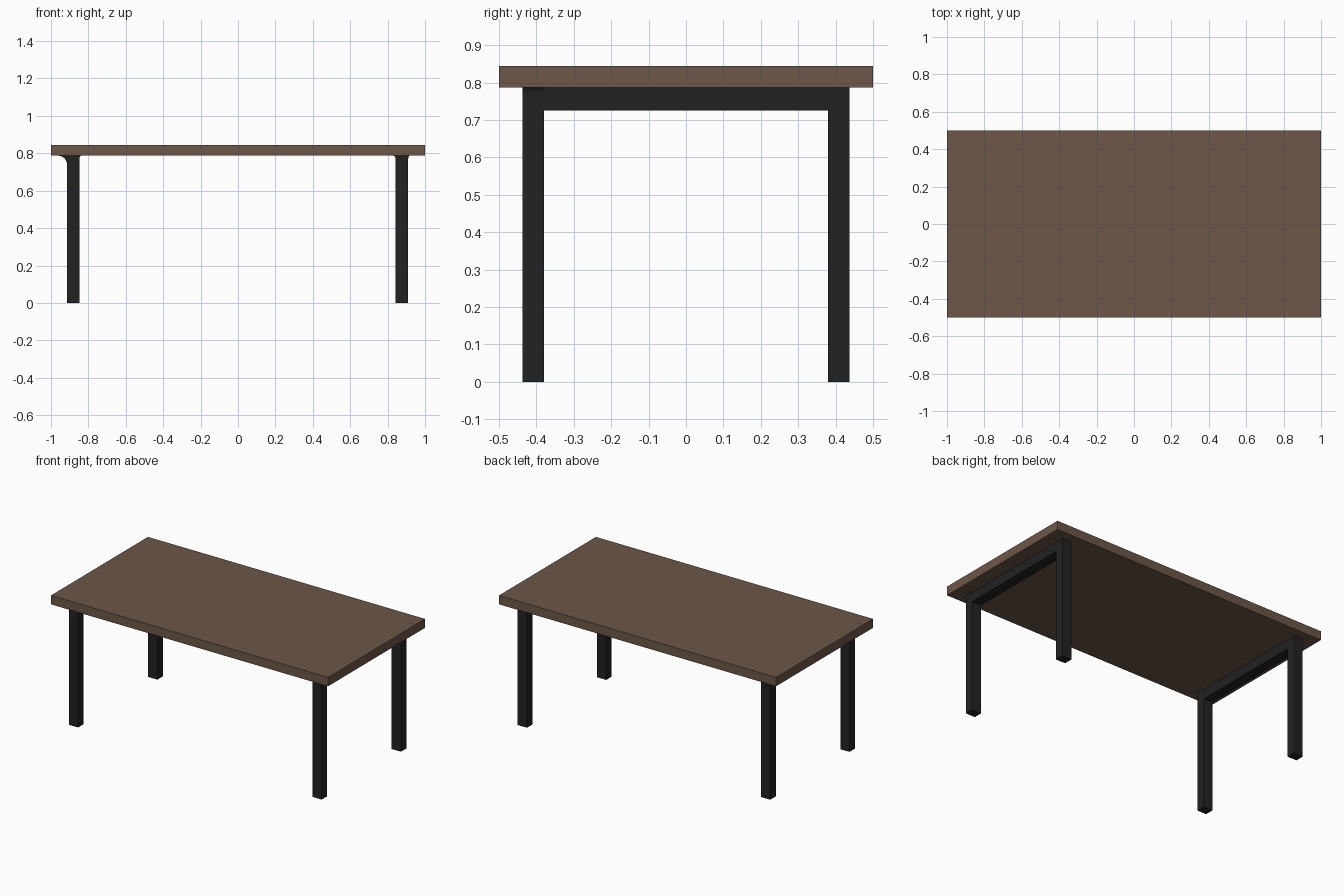
import bpy
import bmesh
import math

cube = bpy.data.objects.get("Cube")
if cube:
    bpy.data.objects.remove(cube, do_unlink=True)


def material(name, rgb):
    mat = bpy.data.materials.new(name)
    mat.use_nodes = True
    color = (*rgb, 1)
    mat.diffuse_color = color
    bsdf = mat.node_tree.nodes["Principled BSDF"]
    bsdf.inputs["Base Color"].default_value = color
    bsdf.inputs["Roughness"].default_value = 0.7
    return mat


wood = material("brown wood", (0.15, 0.096, 0.063))
metal = material("black metal", (0.016, 0.016, 0.016))


def prism(name, profile, direction, mat):
    """Extrude a flat outline along a direction into a solid."""
    bm = bmesh.new()
    face = bm.faces.new([bm.verts.new(p) for p in profile])
    result = bmesh.ops.extrude_face_region(bm, geom=[face])
    moved = [v for v in result["geom"] if isinstance(v, bmesh.types.BMVert)]
    bmesh.ops.translate(bm, verts=moved, vec=direction)
    bmesh.ops.recalc_face_normals(bm, faces=bm.faces)
    mesh = bpy.data.meshes.new(name)
    bm.to_mesh(mesh)
    bm.free()
    mesh.materials.append(mat)
    obj = bpy.data.objects.new(name, mesh)
    bpy.context.collection.objects.link(obj)
    return obj


TOP, UNDER, RAIL = 0.845, 0.787, 0.725
OUTER, INNER = 0.437, 0.38

# Table top
prism("table_top", [(-1, -0.5, UNDER), (1, -0.5, UNDER), (1, 0.5, UNDER), (-1, 0.5, UNDER)],
      (0, 0, TOP - UNDER), wood)

# Two leg frames, each with two legs joined by a rail
half = [(OUTER, UNDER), (OUTER, 0), (INNER, 0), (INNER, RAIL)]
outline = half + [(-y, z) for y, z in reversed(half)]
for name, x, width in (("right_leg_frame", -0.914, 0.066), ("left_leg_frame", 0.842, 0.068)):
    prism(name, [(x, y, z) for y, z in outline], (width, 0, 0), metal)


# Small curved fillets where the legs meet the top
def fillet(name, x, side, reach, drop):
    arc = [(x + side * reach * (1 - math.sin(a)), UNDER - drop * (1 - math.cos(a)))
           for a in (math.pi / 2 * i / 6 for i in range(7))]
    points = [(x, UNDER)] + arc
    prism(name, [(px, -OUTER, pz) for px, pz in points], (0, OUTER - INNER, 0), metal)


fillet("right_leg_outer_fillet", -0.914, -1, 0.045, 0.05)
fillet("right_leg_inner_fillet", -0.848, 1, 0.008, 0.02)
fillet("left_leg_outer_fillet", 0.91, 1, 0.008, 0.02)
fillet("left_leg_inner_fillet", 0.842, -1, 0.01, 0.02)
